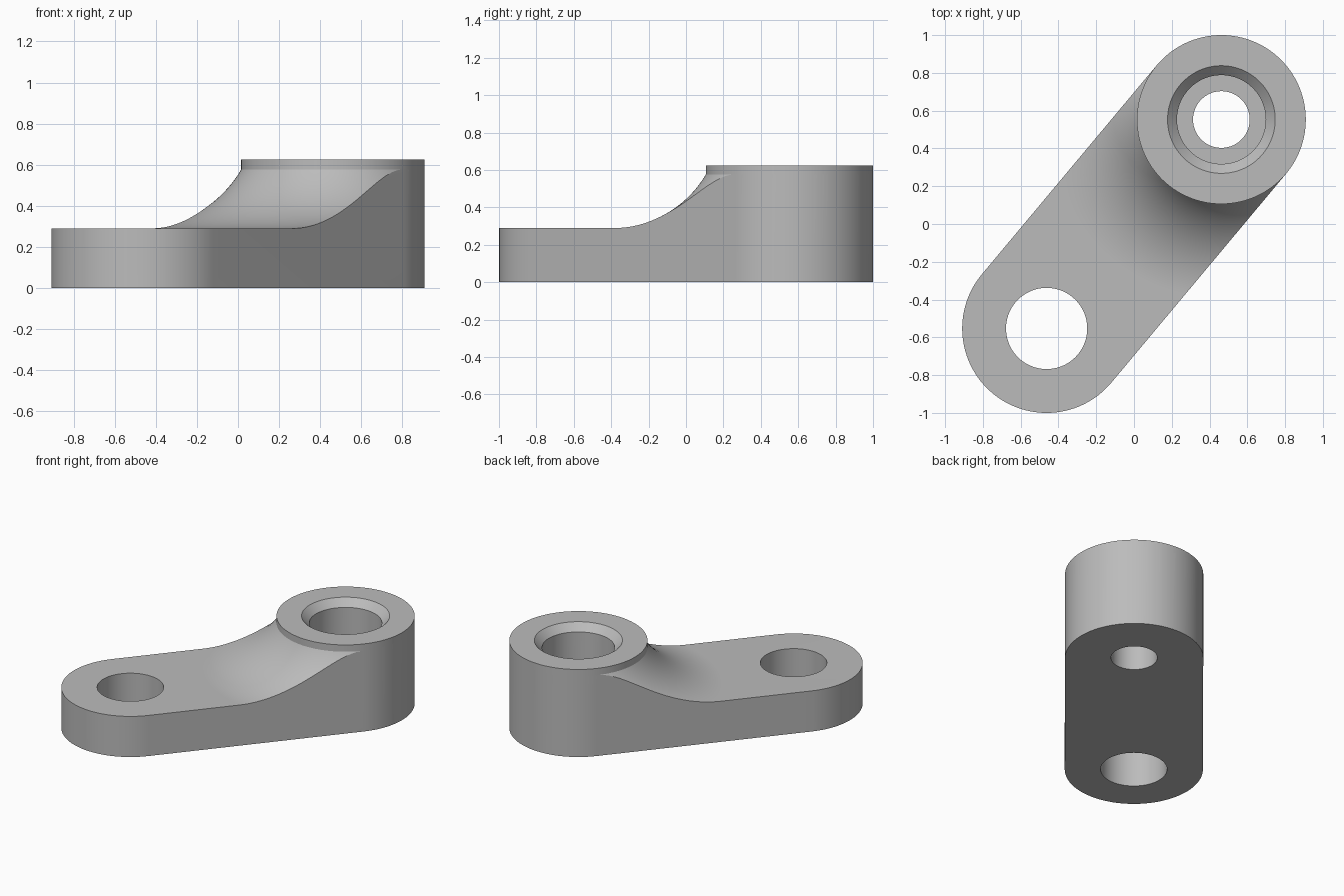
import bpy, bmesh, math
from mathutils import Vector

cube = bpy.data.objects.get("Cube")
if cube:
    bpy.data.objects.remove(cube, do_unlink=True)

R = 0.447            # outer radius of both ends
HALF = 0.721         # half the distance between the hole centres
ARM_Z, NECK_Z, TOP_Z = 0.29, 0.575, 0.625
FILLET_R, FILLET_END = 0.58, 0.947
BORE_R, BOLT_R, FLOOR_Z = 0.235, 0.15, 0.26
SIDES = 128
TURN = math.atan2(1.106, 0.925)

grey = bpy.data.materials.new("grey metal")
grey.use_nodes = True
colour = (0.5, 0.5, 0.5, 1)
grey.diffuse_color = colour
grey.node_tree.nodes["Principled BSDF"].inputs["Base Color"].default_value = colour


def finish(name, bm):
    bmesh.ops.recalc_face_normals(bm, faces=bm.faces)
    mesh = bpy.data.meshes.new(name)
    bm.to_mesh(mesh)
    bm.free()
    mesh.materials.append(grey)
    ob = bpy.data.objects.new(name, mesh)
    bpy.context.collection.objects.link(ob)
    ob.rotation_euler.z = TURN
    return ob


def lathe(name, profile, cx, closed=False):
    """Revolve (radius, z) points about the vertical axis at x = cx."""
    bm = bmesh.new()
    vs = [bm.verts.new((cx + r, 0, z)) for r, z in profile]
    pairs = list(zip(vs, vs[1:])) + ([(vs[-1], vs[0])] if closed else [])
    edges = [bm.edges.new(p) for p in pairs]
    bmesh.ops.spin(bm, geom=vs + edges, cent=(cx, 0, 0), axis=(0, 0, 1),
                   angle=math.tau, steps=SIDES, use_merge=True)
    bmesh.ops.remove_doubles(bm, verts=bm.verts, dist=1e-5)
    return finish(name, bm)


def stadium(name, height):
    """Upright prism with two rounded ends."""
    bm = bmesh.new()
    n = SIDES // 2
    pts = []
    for cx, start in ((HALF, -math.pi / 2), (-HALF, math.pi / 2)):
        for i in range(n + 1):
            a = start + math.pi * i / n
            pts.append((cx + R * math.cos(a), R * math.sin(a), 0))
    base = bm.faces.new([bm.verts.new(p) for p in pts])
    top = bmesh.ops.extrude_face_region(bm, geom=[base])["geom"]
    bmesh.ops.translate(bm, vec=Vector((0, 0, height)),
                        verts=[v for v in top if isinstance(v, bmesh.types.BMVert)])
    return finish(name, bm)


def select(ob):
    bpy.ops.object.select_all(action="DESELECT")
    ob.select_set(True)
    bpy.context.view_layer.objects.active = ob


def combine(ob, cutter, operation):
    select(ob)
    mod = ob.modifiers.new("cut", "BOOLEAN")
    mod.operation, mod.solver, mod.object = operation, "EXACT", cutter
    bpy.ops.object.modifier_apply(modifier=mod.name)
    bpy.data.objects.remove(cutter, do_unlink=True)


# Arm: rounded bar whose top sweeps up to the boss in a revolved fillet
def fillet_z(r):
    return ARM_Z + FILLET_R - math.sqrt(FILLET_R ** 2 - (FILLET_END - r) ** 2)


start, steps = R - 0.025, 28
radii = [start + (FILLET_END - start) * i / steps for i in range(steps + 1)]
sweep = [(0, NECK_Z), (start - 0.01, NECK_Z)] + [(r, fillet_z(r)) for r in radii]
sweep += [(2.5, ARM_Z), (2.5, -0.2), (0, -0.2)]
arm = stadium("arm", 1)
combine(arm, lathe("sweep_cutter", sweep, HALF), "INTERSECT")

# Plain hole at the low end, stepped bore at the high end
combine(arm, lathe("hole_cutter", [(0, -0.1), (0.215, -0.1), (0.215, 1), (0, 1)], -HALF),
        "DIFFERENCE")
bore = [(0, -0.1), (BOLT_R, -0.1), (BOLT_R, FLOOR_Z), (BORE_R, FLOOR_Z), (BORE_R, 1), (0, 1)]
combine(arm, lathe("bore_cutter", bore, HALF), "DIFFERENCE")

# Boss: raised collar with a chamfered mouth
rim = [(BORE_R, NECK_Z), (BORE_R + 0.05, TOP_Z), (R, TOP_Z), (R, NECK_Z)]
boss = lathe("boss_collar", rim, HALF, closed=True)

for ob in (arm, boss):
    select(ob)
    bpy.ops.object.shade_smooth_by_angle(angle=math.radians(25))
